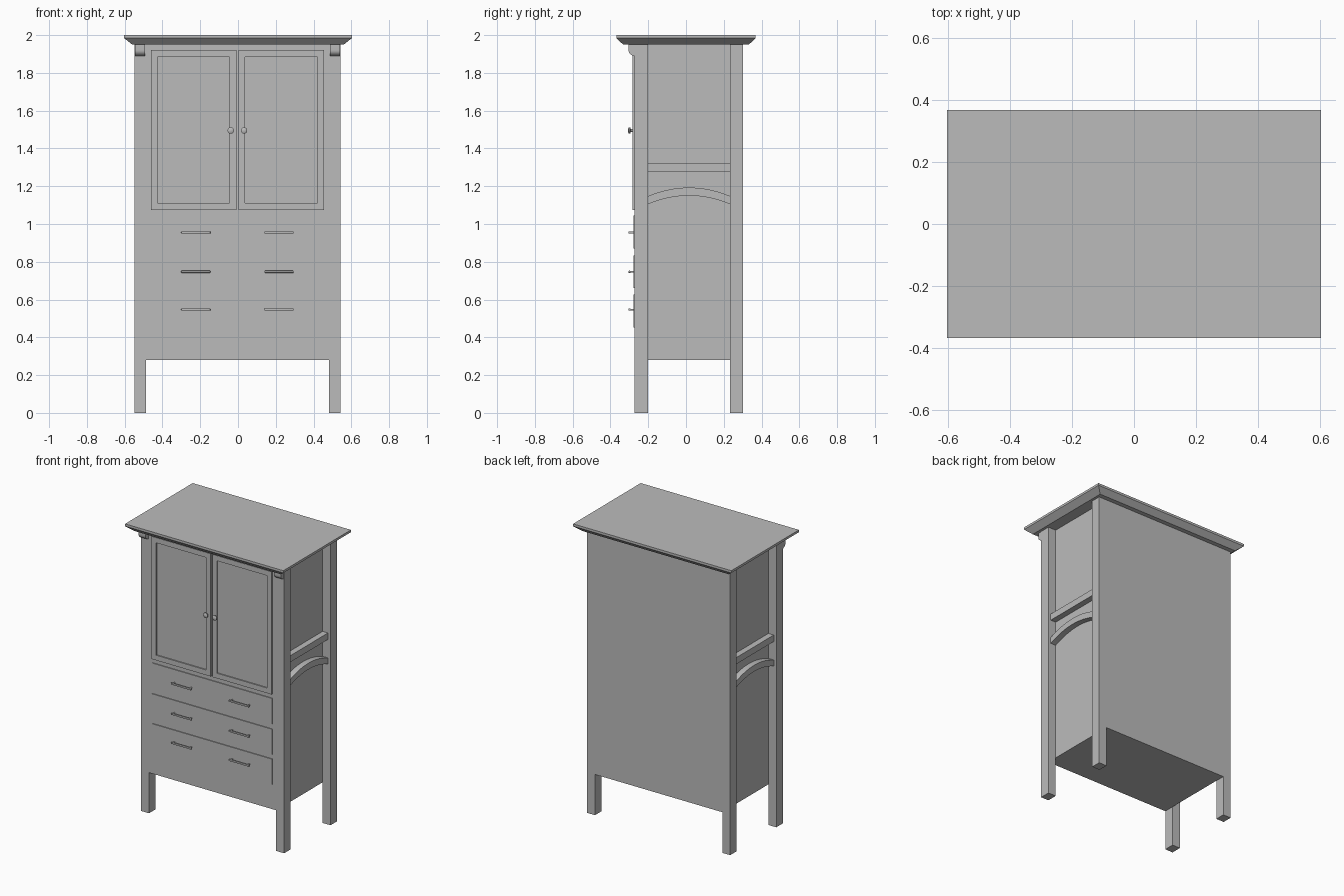
import bpy, bmesh, math
from mathutils import Vector

if "Cube" in bpy.data.objects:
    bpy.data.objects.remove(bpy.data.objects["Cube"], do_unlink=True)

grey = bpy.data.materials.new("painted grey")
grey.use_nodes = True
COLOUR = (0.5, 0.5, 0.5, 1)
grey.diffuse_color = COLOUR
grey.node_tree.nodes["Principled BSDF"].inputs["Base Color"].default_value = COLOUR

CX = -0.003                    # cabinet centre line
FRONT, BACK = -0.272, 0.302    # carcass faces
LEG_IN, LEG_OUT = 0.485, 0.545
EAVE = 1.95                    # top of carcass


def finish(name, bm, smooth=False):
    bmesh.ops.recalc_face_normals(bm, faces=bm.faces)
    mesh = bpy.data.meshes.new(name)
    bm.to_mesh(mesh)
    bm.free()
    obj = bpy.data.objects.new(name, mesh)
    mesh.materials.append(grey)
    bpy.context.collection.objects.link(obj)
    if smooth:
        bpy.ops.object.select_all(action="DESELECT")
        obj.select_set(True)
        bpy.context.view_layer.objects.active = obj
        bpy.ops.object.shade_smooth_by_angle(angle=math.radians(35))
    return obj


def add_box(bm, x, y, z):
    """Box from (low, high) ranges."""
    verts = bmesh.ops.create_cube(bm, size=1)["verts"]
    for v in verts:
        v.co = Vector([(r[0] + r[1]) / 2 + c * (r[1] - r[0]) for r, c in zip((x, y, z), v.co)])
    return verts


def box(name, x, y, z):
    bm = bmesh.new()
    add_box(bm, x, y, z)
    return finish(name, bm)


def extrude_x(name, profile, x0, x1, smooth=False):
    """Extrude a closed (y, z) profile along x."""
    bm = bmesh.new()
    face = bm.faces.new([bm.verts.new((x0, y, z)) for y, z in profile])
    new = bmesh.ops.extrude_face_region(bm, geom=[face])["geom"]
    bmesh.ops.translate(bm, vec=(x1 - x0, 0, 0),
                        verts=[v for v in new if isinstance(v, bmesh.types.BMVert)])
    return finish(name, bm, smooth)


def span(side, a, b):
    return sorted((CX + side * a, CX + side * b))


# Carcass between the legs
box("carcass", span(1, -LEG_IN, LEG_IN), (FRONT, BACK), (0.28, EAVE))

# Cornice: sloped underside below a thin square edge
bm = bmesh.new()
rings = []
for hx, hy, z in ((0.56, 0.333, EAVE), (0.603, 0.368, 1.984), (0.603, 0.368, 2.0)):
    rings.append([bm.verts.new((sx * hx, sy * hy, z))
                  for sx, sy in ((-1, -1), (1, -1), (1, 1), (-1, 1))])
for low, high in zip(rings, rings[1:]):
    for i in range(4):
        j = (i + 1) % 4
        bm.faces.new((low[i], low[j], high[j], high[i]))
bm.faces.new(rings[0])
bm.faces.new(rings[-1])
finish("cornice", bm)

DRAWERS = ((0.452, 0.627, 0.547), (0.66, 0.833, 0.747), (0.87, 1.045, 0.955))

for side, label in ((-1, "right"), (1, "left")):
    # Legs
    for part, y in (("front", (FRONT, -0.2)), ("back", (0.233, BACK))):
        box(f"{part}_{label}_leg", span(side, LEG_IN, LEG_OUT), y, (0, EAVE))

    # Straight rail and arched rail on the side
    x0, x1 = span(side, LEG_IN - 0.005, 0.526)
    box(f"{label}_side_rail", (x0, x1), (-0.2, 0.233), (1.275, 1.32))
    steps = [i / 16 for i in range(17)]
    arch = [(-0.2 + 0.433 * t, 1.105 + 0.18 * t * (1 - t)) for t in steps]
    arch += [(y, z + 0.043) for y, z in reversed(arch)]
    extrude_x(f"{label}_side_arch", arch, x0, x1, True)

    # Curved bracket under the cornice
    curve = [(FRONT - 0.032 * math.sin(a), 1.92 - 0.03 * math.cos(a))
             for a in (i * math.pi / 16 for i in range(9))]
    extrude_x(f"{label}_bracket", curve + [(FRONT - 0.032, EAVE), (FRONT, EAVE)],
              *span(side, 0.49, 0.542), True)

    # Door with a recessed panel
    bm = bmesh.new()
    add_box(bm, span(side, 0.006, 0.458), (FRONT - 0.012, FRONT), (1.075, 1.92))
    bm.normal_update()
    face = min(bm.faces, key=lambda f: f.calc_center_median().y)
    bmesh.ops.inset_region(bm, faces=[face], thickness=0.05)
    panel = bmesh.ops.extrude_face_region(bm, geom=[face])["geom"]
    bmesh.ops.delete(bm, geom=[face], context="FACES_ONLY")
    bmesh.ops.translate(bm, vec=(0, 0.008, 0),
                        verts=[v for v in panel if isinstance(v, bmesh.types.BMVert)])
    finish(f"{label}_door", bm)

    # Round knob turned from a profile
    bm = bmesh.new()
    axis = Vector((CX + side * 0.035, 0, 1.495))
    outline = ((0.008, 0.281), (0.008, 0.292), (0.017, 0.296), (0.017, 0.302), (0.011, 0.306), (0, 0.307))
    pts = [bm.verts.new(axis + Vector((r, -d, 0))) for r, d in outline]
    edges = [bm.edges.new(pair) for pair in zip(pts, pts[1:])]
    bmesh.ops.spin(bm, geom=pts + edges, cent=axis, axis=(0, 1, 0), angle=math.tau, steps=20)
    bmesh.ops.remove_doubles(bm, verts=bm.verts, dist=0.0002)
    finish(f"{label}_knob", bm, True)

    # Bar pulls with two short posts
    for n, (_, _, z) in enumerate(DRAWERS, 1):
        bm = bmesh.new()
        bar = add_box(bm, span(side, 0.143, 0.298), (-0.305, -0.293), (z - 0.006, z + 0.006))
        bmesh.ops.bevel(bm, geom=list({e for v in bar for e in v.link_edges}),
                        offset=0.004, segments=2, affect="EDGES", profile=0.5)
        for a in (0.152, 0.281):
            add_box(bm, span(side, a, a + 0.008), (-0.297, FRONT), (z - 0.004, z + 0.004))
        finish(f"{label}_pull_{n}", bm, True)

# Drawer fronts
for n, (z0, z1, _) in enumerate(DRAWERS, 1):
    box(f"drawer_front_{n}", span(1, -0.458, 0.458), (FRONT - 0.006, FRONT), (z0, z1))
